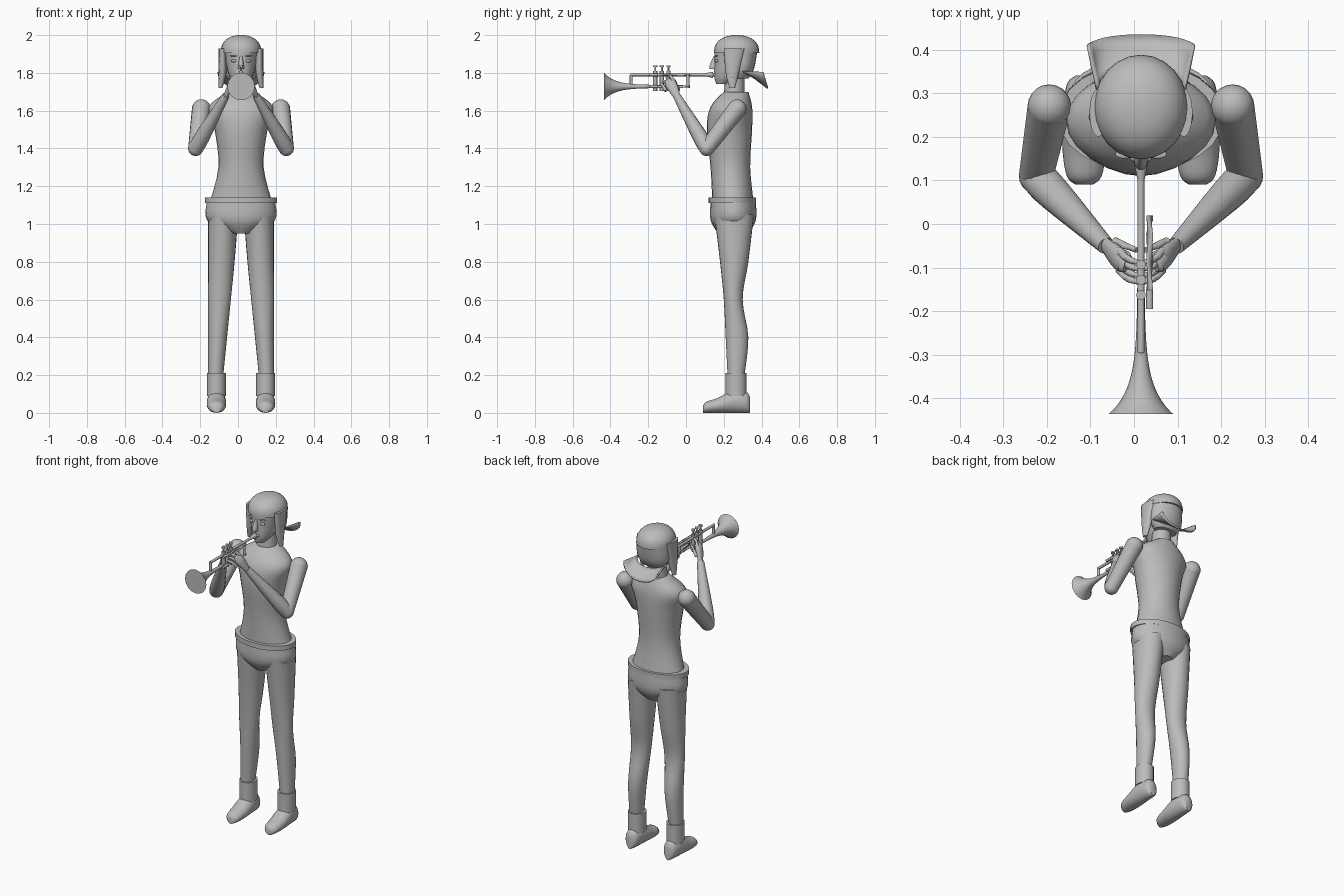
import bpy, bmesh, math
from mathutils import Vector

default_cube = bpy.data.objects.get("Cube")
if default_cube:
    bpy.data.objects.remove(default_cube)

MIDDLE = .016  # every part is built around this body line

grey = bpy.data.materials.new("plain grey")
grey.use_nodes = True
grey.diffuse_color = (.5, .5, .5, 1)
grey.node_tree.nodes["Principled BSDF"].inputs["Base Color"].default_value = grey.diffuse_color


def finish(name, bm, paired=False):
    """Turn the mesh into a shaded object, mirrored across the body if paired."""
    bmesh.ops.recalc_face_normals(bm, faces=bm.faces)
    mesh = bpy.data.meshes.new(name)
    bm.to_mesh(mesh)
    bm.free()
    mesh.materials.append(grey)
    part = bpy.data.objects.new(name, mesh)
    part.location.x = MIDDLE
    bpy.context.collection.objects.link(part)
    bpy.ops.object.select_all(action='DESELECT')
    part.select_set(True)
    bpy.context.view_layer.objects.active = part
    bpy.ops.object.shade_smooth_by_angle(angle=math.radians(40))
    if paired:
        mirror = part.modifiers.new("other side", 'MIRROR')
        mirror.use_mirror_merge = False
    return part


def eased(keys, steps=4):
    """Smooth curve through key vectors of any size."""
    points = [Vector(key) for key in keys]
    points = [points[0], *points, points[-1]]
    result = []
    for a, b, c, d in zip(points, points[1:], points[2:], points[3:]):
        for step in range(steps):
            t = step / steps
            bend = (2 * a - 5 * b + 4 * c - d) * t + (3 * b - a - 3 * c + d) * t * t
            result.append(b + (c - a + bend) * t / 2)
    return result + [points[-1]]


def bridge(bm, rings, closed=True):
    for lower, upper in zip(rings, rings[1:]):
        for i in range(0 if closed else 1, len(lower)):
            bm.faces.new((lower[i - 1], lower[i], upper[i], upper[i - 1]))


def skin(name, ellipses, paired=False, sides=24):
    """Closed surface through ellipses given as centre and two half axes."""
    bm = bmesh.new()
    turns = [math.tau * i / sides for i in range(sides)]
    rings = [[bm.verts.new(centre + u * math.cos(turn) + v * math.sin(turn)) for turn in turns]
             for centre, u, v in ellipses]
    bridge(bm, rings)
    bm.faces.new(rings[0])
    bm.faces.new(rings[-1])
    return finish(name, bm, paired)


def column(name, keys, outer=None):
    """Upright form; keys hold height, half width, front and back.
    With an outer edge it becomes a pair set off to the sides."""
    ellipses = []
    for z, width, front, back in eased(keys):
        x = outer - width if outer else 0
        ellipses.append((Vector((x, (front + back) / 2, z)), Vector((width, 0, 0)),
                         Vector((0, (back - front) / 2, 0))))
    return skin(name, ellipses, bool(outer))


def tube(name, keys, paired=False, flatness=1):
    """Round limb; keys hold a point and its radius."""
    path = eased(keys)
    ellipses = []
    for i, key in enumerate(path):
        ahead = path[min(i + 1, len(path) - 1)].xyz
        along = (ahead - path[max(i - 1, 0)].xyz).normalized()
        guide = Vector((0, 0, 1)) if abs(along.x) > abs(along.z) else Vector((1, 0, 0))
        u = (guide - along * guide.dot(along)).normalized()
        ellipses.append((key.xyz, u * key.w * flatness, along.cross(u) * key.w))
    return skin(name, ellipses, paired, sides=16)


def rod(name, start, end, radius):
    return tube(name, [(*start, radius), (*end, radius)])


def ball(name, centre, size, paired=False):
    bm = bmesh.new()
    bmesh.ops.create_uvsphere(bm, u_segments=20, v_segments=12, radius=1)
    bmesh.ops.scale(bm, vec=size, verts=bm.verts)
    bmesh.ops.translate(bm, vec=centre, verts=bm.verts)
    return finish(name, bm, paired)


# Trunk
column("torso", [(1.1, .17, .14, .36), (1.3, .12, .13, .34), (1.5, .14, .11, .35),
                 (1.62, .17, .13, .35), (1.7, .07, .2, .33)])
column("neck", [(1.68, .06, .2, .31), (1.8, .05, .21, .31)])
column("belt", [(1.11, .19, .12, .37), (1.14, .19, .12, .37)])
column("hips", [(1.12, .18, .13, .37), (1.02, .18, .13, .37), (.95, .06, .17, .33)])

# Legs, socks and shoes
column("legs", [(1.05, .08, .15, .36), (.8, .07, .18, .33), (.6, .06, .2, .3),
                (.4, .05, .21, .33), (.2, .04, .22, .31)], outer=.174)
column("socks", [(.09, .05, .21, .32), (.21, .05, .21, .32)], outer=.18)
shoe = eased([(.09, .02, .04), (.11, .04, .06), (.17, .05, .08), (.25, .05, .12),
              (.32, .04, .11), (.34, .02, .08)])
skin("shoes", [(Vector((.13, y, top / 2)), Vector((width, 0, 0)), Vector((0, 0, top / 2)))
               for y, width, top in shoe], paired=True)

# Arms
shoulder, elbow, wrist = (.21, .27, 1.61), (.24, .11, 1.4), (.08, -.05, 1.68)
ball("shoulders", shoulder, (.05, .05, .05), paired=True)
tube("upper_arms", [(*shoulder, .05), (*elbow, .04)], paired=True)
ball("elbows", elbow, (.04, .04, .04), paired=True)
tube("forearms", [(*elbow, .04), (.2, .07, 1.47, .04), (*wrist, .02)], paired=True)

# Hands curled around the valves
tube("palms", [(*wrist, .02), (.05, -.08, 1.74, .03), (.03, -.09, 1.76, .02)],
     paired=True, flatness=.6)
for finger in range(4):
    shift = finger * .015
    tube(f"fingers_{finger + 1}", [(.05, -.06 - shift, 1.75 - shift, .009),
                                   (.03, -.08 - shift, 1.78 - shift, .008),
                                   (0, -.09 - shift, 1.79 - shift, .005)], paired=True)
tube("thumbs", [(.06, -.04, 1.71, .01), (.01, -.06, 1.76, .006)], paired=True)

# Head and face
column("head", [(1.74, .03, .16, .23), (1.78, .06, .15, .3), (1.85, .08, .15, .36),
                (1.92, .09, .15, .38)])
column("nose", [(1.82, .015, .125, .17), (1.84, .015, .125, .17), (1.89, .007, .147, .17)])
ball("lips", (0, .15, 1.79), (.024, .01, .01))
ball("eyes", (.037, .163, 1.864), (.016, .009, .008), paired=True)
ball("brows", (.037, .16, 1.89), (.022, .01, .003), paired=True)

# Hair and ear rings
column("back_hair", [(1.77, .07, .25, .33), (1.82, .1, .23, .36), (1.93, .1, .2, .38)])
column("side_hair", [(1.93, .02, .2, .31), (1.8, .02, .21, .28), (1.72, .01, .23, .26)],
       outer=.118)
ball("ear_rings", (.11, .245, 1.785), (.01, .014, .022), paired=True)

# Reversed cap: a full dome above the brow
dome = []
for step in range(9):
    rise = math.sin(step / 8 * math.pi / 2)
    spread = max(1 - rise ** 2.4, .005) ** .45
    dome.append((1.905 + .095 * rise, .108 * spread, .268 - .12 * spread, .268 + .12 * spread))
column("cap", dome)

# Brim: sheet swept from the head to an edge that dips in the middle
bm = bmesh.new()
rows = []
for step in range(5):
    out = step / 4
    row = []
    for i in range(17):
        turn = math.pi * i / 16
        sag = math.sin(turn)
        start = Vector((-.095 * math.cos(turn), .3 + .06 * sag, 1.81 - .03 * sag))
        edge = Vector((-.117 * math.cos(turn), .41 + .025 * sag, 1.805 - .083 * sag))
        row.append(bm.verts.new(start.lerp(edge, out)))
    rows.append(row)
bridge(bm, rows, closed=False)
brim = finish("cap_brim", bm)
brim.modifiers.new("thickness", 'SOLIDIFY').thickness = .008

# Trumpet bell, flaring towards its mouth
low, high, pipe = 1.728, 1.79, .008
bell = []
for step in range(13):
    depth = .36 * (step / 12) ** 2
    bell.append((0, depth - .435, low, pipe + .065 * math.exp(-depth / .06)))
tube("trumpet_bell", bell)

# Trumpet pipes and mouthpiece
rod("lead_pipe", (0, -.295, high), (0, .12, high), pipe)
tube("mouthpiece", [(0, .1, high, pipe), (0, .142, high, pipe * 2)])
rod("front_crook", (0, -.29, high), (0, -.29, low), pipe)
for label, height in (("lower", low), ("upper", high)):
    rod(label + "_slide", (.02, -.195, height), (.02, .02, height), pipe)
rod("slide_crook", (.02, .01, low), (.02, .01, high), pipe)

# Valves
for valve in range(3):
    y = -.163 + .035 * valve
    rod(f"valve_{valve + 1}", (0, y, 1.705), (0, y, 1.81), .011)
    rod(f"valve_stem_{valve + 1}", (0, y, 1.8), (0, y, 1.835), .005)
    rod(f"valve_button_{valve + 1}", (0, y, 1.83), (0, y, 1.84), .011)
